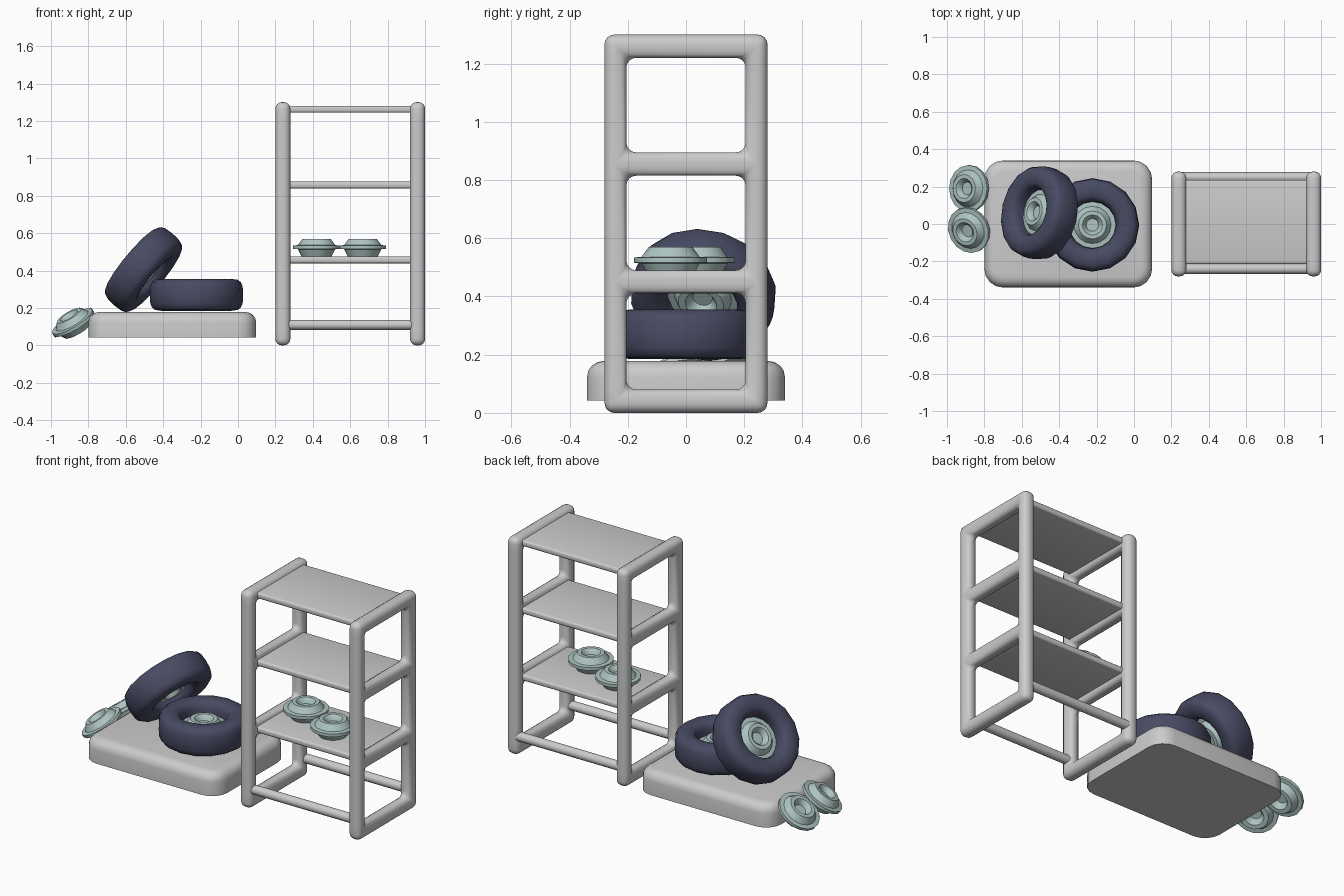
import bpy, bmesh, math
from mathutils import Vector, Matrix

if "Cube" in bpy.data.objects:
    bpy.data.objects.remove(bpy.data.objects["Cube"])


def material(name, rgb):
    m = bpy.data.materials.new(name)
    m.diffuse_color = (*rgb, 1)
    m.use_nodes = True
    m.node_tree.nodes["Principled BSDF"].inputs["Base Color"].default_value = m.diffuse_color
    return m


RUBBER = material("dark_rubber", (0.065, 0.07, 0.125))
METAL = material("pale_metal", (0.42, 0.56, 0.54))


def finish(bm, name, mat=None, angle=35):
    bmesh.ops.recalc_face_normals(bm, faces=bm.faces)
    me = bpy.data.meshes.new(name)
    bm.to_mesh(me)
    bm.free()
    me.polygons.foreach_set("use_smooth", [True] * len(me.polygons))
    me.set_sharp_from_angle(angle=math.radians(angle))
    if mat:
        me.materials.append(mat)
    ob = bpy.data.objects.new(name, me)
    bpy.context.collection.objects.link(ob)
    return ob


def bevel(bm, edges, offset, segments):
    bmesh.ops.bevel(bm, geom=edges, offset=offset, segments=segments, profile=0.5,
                    affect='EDGES', offset_type='OFFSET', clamp_overlap=False)


def box(lo, hi):
    bm = bmesh.new()
    bmesh.ops.create_cube(bm, size=1)
    lo, hi = Vector(lo), Vector(hi)
    for v in bm.verts:
        v.co = (lo + hi) / 2 + v.co * (hi - lo)
    return bm


def lathe(name, profile, mat, centre, axis, closed=False, sides=16):
    """Spin an (r, z) profile, then aim its z axis along the given direction."""
    bm = bmesh.new()
    rings = []
    for r, z in profile:
        if r == 0:
            rings.append([bm.verts.new((0, 0, z))] * sides)
        else:
            rings.append([bm.verts.new((r * math.cos(2 * math.pi * i / sides),
                                        r * math.sin(2 * math.pi * i / sides), z))
                          for i in range(sides)])
    pairs = list(zip(rings, rings[1:])) + ([(rings[-1], rings[0])] if closed else [])
    for a, b in pairs:
        for i in range(sides):
            j = (i + 1) % sides
            bm.faces.new(list(dict.fromkeys((a[i], a[j], b[j], b[i]))))
    rot = Vector(axis).to_track_quat('Z', 'Y').to_matrix().to_4x4()
    bm.transform(Matrix.Translation(centre) @ rot)
    return finish(bm, name, mat)


# Ladder-shaped side frames with rounded edges and filleted openings
def side_frame(name, cx):
    ys = [-0.28, -0.205, 0.205, 0.28]
    zs = [0, 0.08, 0.41, 0.49, 0.815, 0.895, 1.22, 1.3]
    h = 0.04
    bm = bmesh.new()
    grid = [[bm.verts.new((cx - h, y, z)) for z in zs] for y in ys]
    for i in range(3):
        for j in range(7):
            if i != 1 or j % 2 == 0:
                bm.faces.new((grid[i][j], grid[i + 1][j], grid[i + 1][j + 1], grid[i][j + 1]))
    for v in [v for v in bm.verts if not v.link_faces]:
        bm.verts.remove(v)
    front = list(bm.faces)
    new = bmesh.ops.extrude_face_region(bm, geom=front, use_keep_orig=True)["geom"]
    for g in new:
        if isinstance(g, bmesh.types.BMVert):
            g.co.x += 2 * h
    bmesh.ops.recalc_face_normals(bm, faces=bm.faces)
    edges = [e for e in bm.edges if len(e.link_faces) == 2 and e.calc_face_angle(0) > 1]
    bevel(bm, edges, 0.034, 4)
    finish(bm, name, angle=50)


side_frame("left_frame", 0.24)
side_frame("right_frame", 0.96)

# Shelf boards
for name, z in (("lower_shelf", 0.457), ("middle_shelf", 0.857), ("top_shelf", 1.262)):
    bm = box((0.25, -0.215, z - 0.018), (0.95, 0.235, z + 0.018))
    bevel(bm, [e for e in bm.edges if abs(e.verts[0].co.x - e.verts[1].co.x) > 0.1], 0.012, 3)
    finish(bm, name)

# Bottom rails
for name, y in (("front_rail", -0.24), ("back_rail", 0.25)):
    bm = bmesh.new()
    bmesh.ops.create_cone(bm, cap_ends=True, segments=16, radius1=0.027, radius2=0.027, depth=0.7)
    bm.transform(Matrix.Translation((0.6, y, 0.11)) @ Matrix.Rotation(math.pi / 2, 4, 'Y'))
    finish(bm, name)

# Platform: rounded corners and soft top edge, flat underside
bm = box((-0.8, -0.34, 0.042), (0.097, 0.34, 0.178))
bevel(bm, [e for e in bm.edges if abs(e.verts[0].co.z - e.verts[1].co.z) > 0.05], 0.1, 4)
bevel(bm, [e for e in bm.edges if all(v.co.z > 0.17 for v in e.verts)], 0.055, 4)
finish(bm, "platform")

# Wheel hubs and tyres
HUB = [(0, 0.015), (0.034, 0.015), (0.04, 0.03), (0.054, 0.045), (0.075, 0.045), (0.1, 0.011),
       (0.125, 0.009), (0.125, -0.009), (0.1, -0.011), (0.08, -0.05), (0.055, -0.05),
       (0.04, -0.03), (0.034, -0.015), (0, -0.015)]


def rounded(v):
    return math.copysign(abs(v) ** 0.65, v)


TYRE = [(0.187 + 0.063 * rounded(math.cos(math.radians(a))),
         0.085 * rounded(math.sin(math.radians(a)))) for a in [i * 22.5 for i in range(16)]]


def tilted(deg, yaw):
    """Direction leaning from vertical toward -x, turned by yaw toward +y."""
    t, y = math.radians(deg), math.radians(yaw)
    return (-math.sin(t) * math.cos(y), math.sin(t) * math.sin(y), math.cos(t))


UP = (0, 0, 1)
lathe("shelf_hub_back", HUB, METAL, (0.42, 0.043, 0.525), UP)
lathe("shelf_hub_front", HUB, METAL, (0.667, -0.053, 0.525), UP)
lathe("leaning_hub_back", HUB, METAL, (-0.882, 0.19, 0.122), tilted(36, 0))
lathe("leaning_hub_front", HUB, METAL, (-0.882, -0.032, 0.122), tilted(34, -28))

for name, centre, axis in (("flat", (-0.222, -0.005, 0.27), UP),
                           ("leaning", (-0.505, 0.06, 0.405), tilted(51, 13))):
    lathe(name + "_tyre", TYRE, RUBBER, centre, axis, closed=True)
    lathe(name + "_tyre_hub", HUB, METAL, centre, axis)
